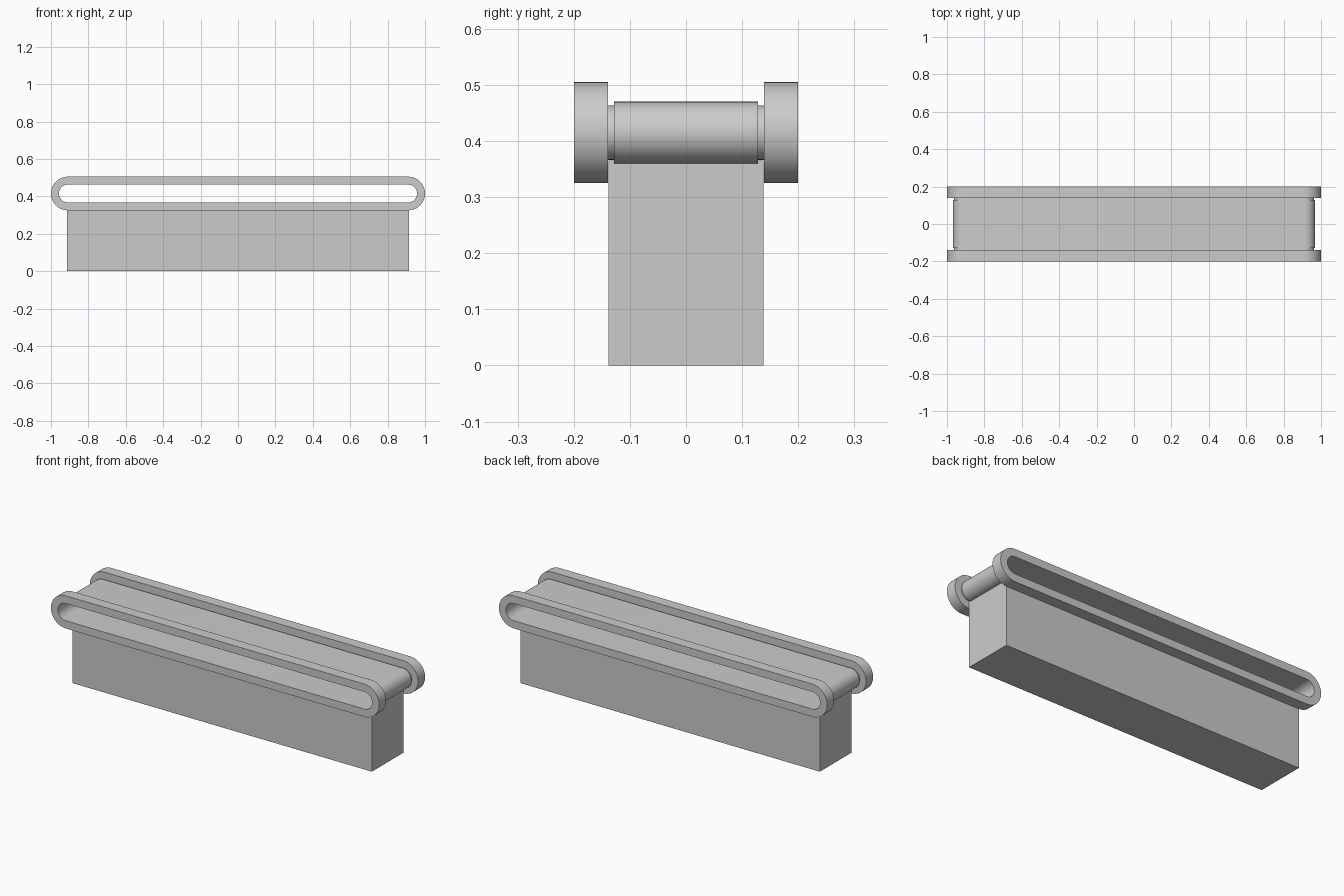
import bpy, bmesh, math

cube = bpy.data.objects.get("Cube")
if cube:
    bpy.data.objects.remove(cube, do_unlink=True)

grey = bpy.data.materials.new("plain grey")
grey.use_nodes = True
colour = (0.6, 0.6, 0.6, 1)
grey.diffuse_color = colour
grey.node_tree.nodes["Principled BSDF"].inputs["Base Color"].default_value = colour

AXIS_Z = 0.415     # height of the loop centre line
HALF_RUN = 0.913   # half length of the straight run
SEGMENTS = 24      # segments in each rounded end
INNER = 0.0475     # radius of the open slot


def finish(name, bm):
    bmesh.ops.recalc_face_normals(bm, faces=bm.faces)
    mesh = bpy.data.meshes.new(name)
    bm.to_mesh(mesh)
    bm.free()
    mesh.materials.append(grey)
    obj = bpy.data.objects.new(name, mesh)
    bpy.context.collection.objects.link(obj)
    bpy.ops.object.select_all(action="DESELECT")
    obj.select_set(True)
    bpy.context.view_layer.objects.active = obj
    bpy.ops.object.shade_smooth_by_angle(angle=math.radians(30))
    return obj


def loop_band(name, y0, y1, outer, end=HALF_RUN):
    """Sweep a rectangular section around a stadium-shaped path."""
    bm = bmesh.new()
    section = [(y0, INNER), (y1, INNER), (y1, outer), (y0, outer)]
    rings = []
    for side in (1, -1):
        for i in range(SEGMENTS + 1):
            a = math.pi * (i / SEGMENTS - 0.5)
            c, s = side * math.cos(a), side * math.sin(a)
            rings.append([bm.verts.new((side * end + r * c, y, AXIS_Z + r * s))
                          for y, r in section])
    for i, ring in enumerate(rings):
        following = rings[(i + 1) % len(rings)]
        for j in range(4):
            k = (j + 1) % 4
            bm.faces.new((ring[j], ring[k], following[k], following[j]))
    return finish(name, bm)


# Moving belt, with narrow collars joining it to the side rails
loop_band("belt", -0.128, 0.128, 0.055)
for side, label in ((-1, "front"), (1, "back")):
    near, far = sorted((side * 0.128, side * 0.139))
    loop_band(label + "_collar", near, far, 0.0485)
    near, far = sorted((side * 0.139, side * 0.2))
    loop_band(label + "_rail", near, far, 0.09, 0.91)

# Solid base block
bm = bmesh.new()
bmesh.ops.create_cube(bm, size=1)
height = 0.365
for v in bm.verts:
    v.co.x *= 2 * HALF_RUN
    v.co.y *= 2 * 0.1385
    v.co.z = (v.co.z + 0.5) * height
finish("base_block", bm)
